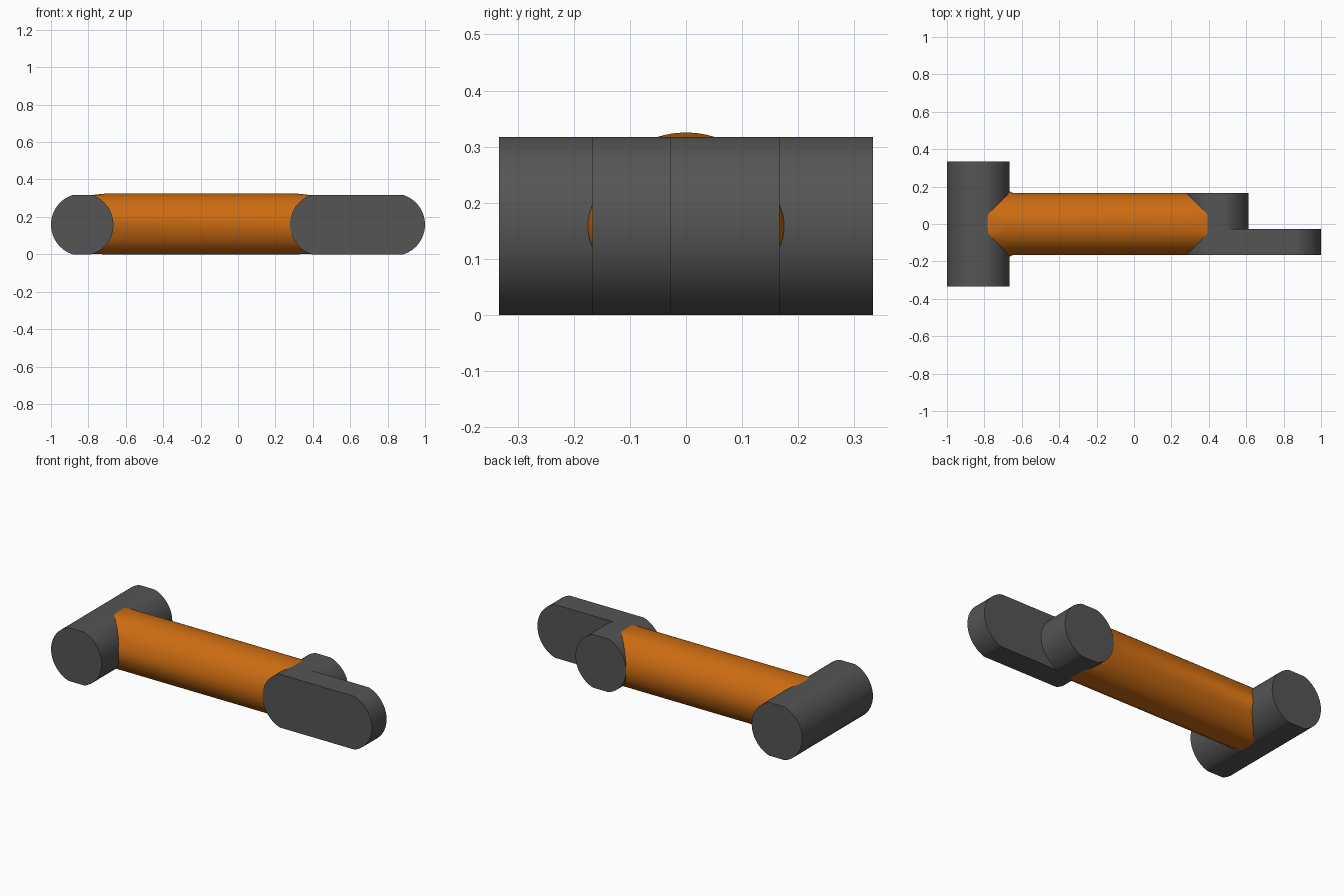
import bpy, bmesh, math

if "Cube" in bpy.data.objects:
    bpy.data.objects.remove(bpy.data.objects["Cube"])

R = 0.1667      # pipe radius
CUT = 0.1585    # half height of the flattened round sections
N = 72
LEFT_X, RIGHT_X, ARM_X = -0.833, 0.445, 0.833


def material(name, color):
    m = bpy.data.materials.new(name)
    m.diffuse_color = color
    m.use_nodes = True
    m.node_tree.nodes["Principled BSDF"].inputs["Base Color"].default_value = m.diffuse_color
    return m


ORANGE = material("orange", (0.6, 0.15, 0.006, 1))
GREY = material("dark_grey", (0.09, 0.09, 0.09, 1))


def loft(name, rings, mat):
    """Skin a list of equally long rings and cap both ends."""
    bm = bmesh.new()
    loops = [[bm.verts.new(p) for p in ring] for ring in rings]
    for a, b in zip(loops, loops[1:]):
        for i in range(len(a)):
            j = (i + 1) % len(a)
            bm.faces.new((a[i], a[j], b[j], b[i]))
    bm.faces.new(loops[0])
    bm.faces.new(loops[-1])
    bmesh.ops.recalc_face_normals(bm, faces=bm.faces)
    mesh = bpy.data.meshes.new(name)
    bm.to_mesh(mesh)
    bm.free()
    ob = bpy.data.objects.new(name, mesh)
    bpy.context.collection.objects.link(ob)
    mesh.materials.append(mat)
    bpy.ops.object.select_all(action='DESELECT')
    ob.select_set(True)
    bpy.context.view_layer.objects.active = ob
    bpy.ops.object.shade_smooth_by_angle(angle=math.radians(30))
    return ob


def circle(top, bottom):
    """Circle points with flattened top and bottom."""
    for i in range(N):
        a = 2 * math.pi * (i + 0.5) / N
        yield R * math.cos(a), max(-bottom, min(top, R * math.sin(a)))


def slot(name, x0, x1, y0, y1):
    """Flattened round or stadium profile, extruded along y."""
    ring = [((x1 if u > 0 else x0) + u, v + CUT) for u, v in circle(CUT, CUT)]
    loft(name, [[(x, y, z) for x, z in ring] for y in (y0, y1)], GREY)


def pipe_ring(x, top, bottom, flare=0.0):
    ring = []
    for y, z in circle(top, bottom):
        bulge = flare * max(0, 1 - (z / 0.055) ** 2)
        ring.append((x, y + math.copysign(bulge, y), z + CUT))
    return ring


# Cross bar and hinge at the two ends, offset arm beside the hinge
slot("cross_bar", LEFT_X, LEFT_X, -0.333, 0.333)
slot("hinge_barrel", RIGHT_X, RIGHT_X, -0.028, 0.167)
slot("side_arm", RIGHT_X, ARM_X, -0.167, -0.028)

# Main pipe: flat underneath, top eased down at both ends, small flare at the cross bar
IN = CUT - 0.001
loft("main_pipe", [
    pipe_ring(LEFT_X, IN, IN),
    pipe_ring(-0.79, IN, IN),
    pipe_ring(-0.705, R, CUT),
    pipe_ring(-0.68, R, CUT, 0.0085),
    pipe_ring(-0.664, R, CUT, 0.0085),
    pipe_ring(-0.65, R, CUT),
    pipe_ring(0.31, R, CUT),
    pipe_ring(0.395, IN, IN),
    pipe_ring(RIGHT_X, IN, IN),
], ORANGE)
